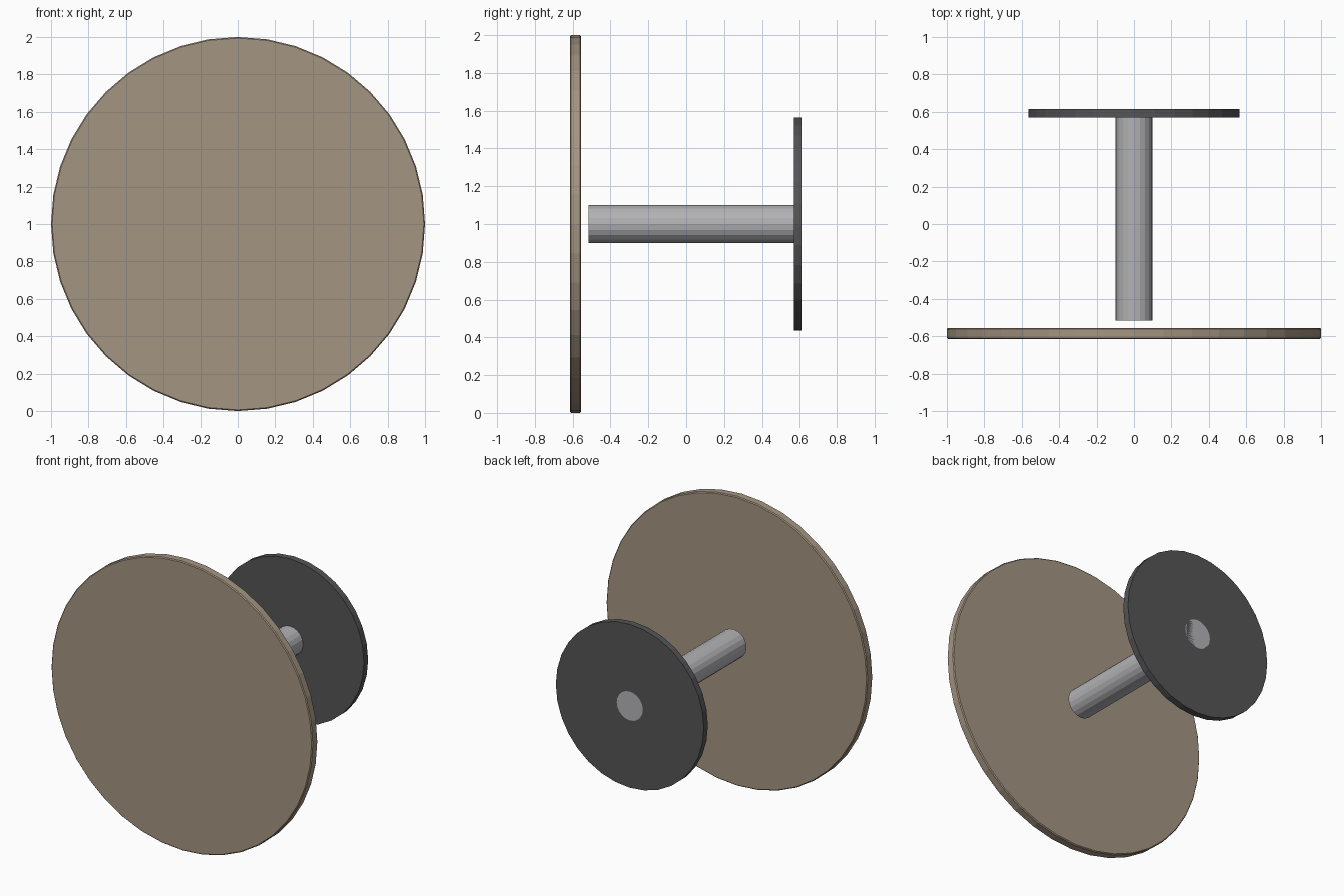
import bpy
from math import pi

if "Cube" in bpy.data.objects:
    bpy.data.objects.remove(bpy.data.objects["Cube"])


def material(name, rgb):
    mat = bpy.data.materials.new(name)
    mat.diffuse_color = (*rgb, 1)
    mat.use_nodes = True
    mat.node_tree.nodes["Principled BSDF"].inputs["Base Color"].default_value = mat.diffuse_color
    return mat


def disc(name, radius, y0, y1, sides, mat, bevel=0):
    """Flat-faced cylinder lying along y, centred on the axle height z = 1."""
    bpy.ops.mesh.primitive_cylinder_add(
        vertices=sides, radius=radius, depth=y1 - y0,
        location=(0, (y0 + y1) / 2, 1), rotation=(pi / 2, 0, 0))
    obj = bpy.context.object
    obj.name = name
    obj.data.materials.append(mat)
    if bevel:
        mod = obj.modifiers.new("edge_bevel", 'BEVEL')
        mod.width = bevel
        mod.segments = 1
        mod.limit_method = 'ANGLE'
        mod.angle_limit = pi / 3
    return obj


tan = material("tan", (0.37, 0.30, 0.22))
dark = material("dark_grey", (0.09, 0.09, 0.095))
steel = material("steel", (0.45, 0.45, 0.47))

# Large front plate with slightly softened rims
disc("front_plate", 1.0, -0.615, -0.555, 40, tan, bevel=0.006)
# Small back plate
disc("back_plate", 0.565, 0.57, 0.615, 32, dark)
# Axle running through the back plate, stopping just short of the front plate
disc("axle", 0.1, -0.515, 0.615, 20, steel)
